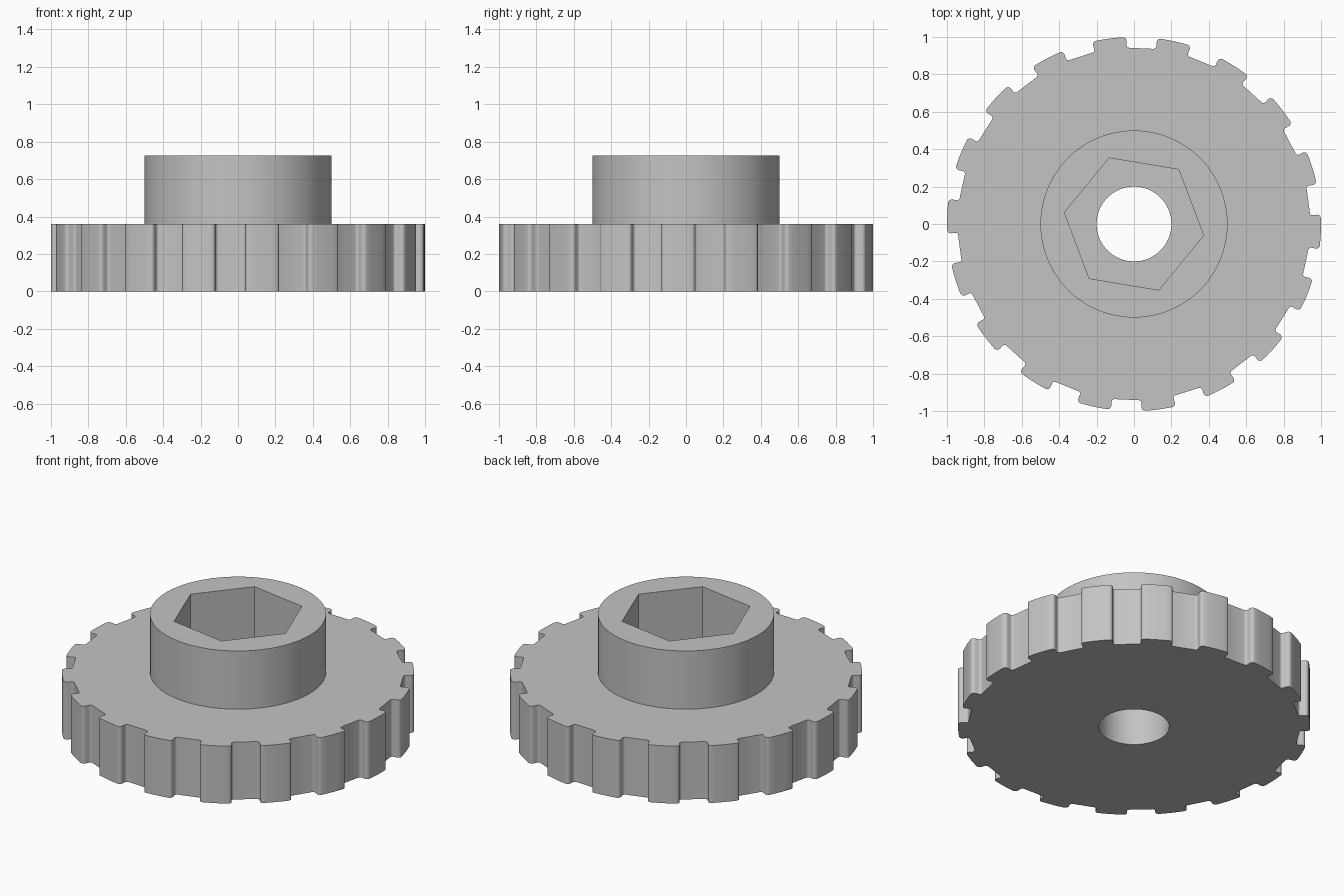
import bpy, bmesh, math
from math import sin, cos, radians, pi

if "Cube" in bpy.data.objects:
    bpy.data.objects.remove(bpy.data.objects["Cube"])

FLANGE_TOP, HUB_TOP = 0.36, 0.725
NOTCHES, FIRST_NOTCH = 18, 7.6


def circle(radius, sides, phase=0.0):
    return [(radius * cos(phase + 2 * pi * i / sides),
             radius * sin(phase + 2 * pi * i / sides)) for i in range(sides)]


def arc(cx, cy, r, a0, a1, steps):
    angles = [radians(a0 + (a1 - a0) * i / steps) for i in range(steps + 1)]
    return [(cx + r * cos(a), cy + r * sin(a)) for a in angles]


def notched_rim():
    # Half a notch as (sideways, radial): rounded lip, wall, rounded floor corner
    half = arc(0.10, 0.975, 0.02, 90, 180, 4) + arc(0.065, 0.955, 0.015, 0, -90, 4)
    notch = [(-u, r) for u, r in half] + half[::-1]
    lip = math.degrees(math.atan2(0.10, 0.995))
    pitch = 360 / NOTCHES
    points = []
    for k in range(NOTCHES):
        mid = FIRST_NOTCH + k * pitch
        c, s = cos(radians(mid)), sin(radians(mid))
        points += [(r * c - u * s, r * s + u * c) for u, r in notch]
        # Tooth crest between this notch and the next
        points += arc(0, 0, 1.0, mid + lip, mid + pitch - lip, 5)[1:-1]
    return points


bm = bmesh.new()


def ring(points, z):
    verts = [bm.verts.new((x, y, z)) for x, y in points]
    return [bm.edges.new((v, verts[i - 1])) for i, v in enumerate(verts)], verts


def wall(points, z0, z1):
    low_edges, low = ring(points, z0)
    high_edges, high = ring(points, z1)
    for i in range(len(points)):
        bm.faces.new((low[i - 1], low[i], high[i], high[i - 1]))
    return low_edges, high_edges


def cap(outer, inner):
    bmesh.ops.triangle_fill(bm, use_beauty=True, edges=outer + inner, normal=(0, 0, 1))


# Walls: notched flange, round hub, hexagonal pocket, through hole
rim_low, rim_high = wall(notched_rim(), 0, FLANGE_TOP)
hub_low, hub_high = wall(circle(0.5, 96), FLANGE_TOP, HUB_TOP)
hex_low, hex_high = wall(circle(0.377, 6, radians(50.6)), FLANGE_TOP, HUB_TOP)
bore_low, bore_high = wall(circle(0.2, 64), 0, FLANGE_TOP)

# Flat faces: underside, flange top, hub rim, pocket floor
cap(rim_low, bore_low)
cap(rim_high, hub_low)
cap(hub_high, hex_high)
cap(hex_low, bore_high)
bmesh.ops.recalc_face_normals(bm, faces=bm.faces[:])

mesh = bpy.data.meshes.new("notched_knob")
bm.to_mesh(mesh)
bm.free()
knob = bpy.data.objects.new("notched_knob", mesh)
bpy.context.collection.objects.link(knob)

grey = bpy.data.materials.new("plain grey")
grey.diffuse_color = (0.55, 0.55, 0.55, 1)
grey.use_nodes = True
grey.node_tree.nodes["Principled BSDF"].inputs["Base Color"].default_value = grey.diffuse_color
mesh.materials.append(grey)

bpy.context.view_layer.objects.active = knob
knob.select_set(True)
bpy.ops.object.shade_smooth_by_angle(angle=radians(30))
